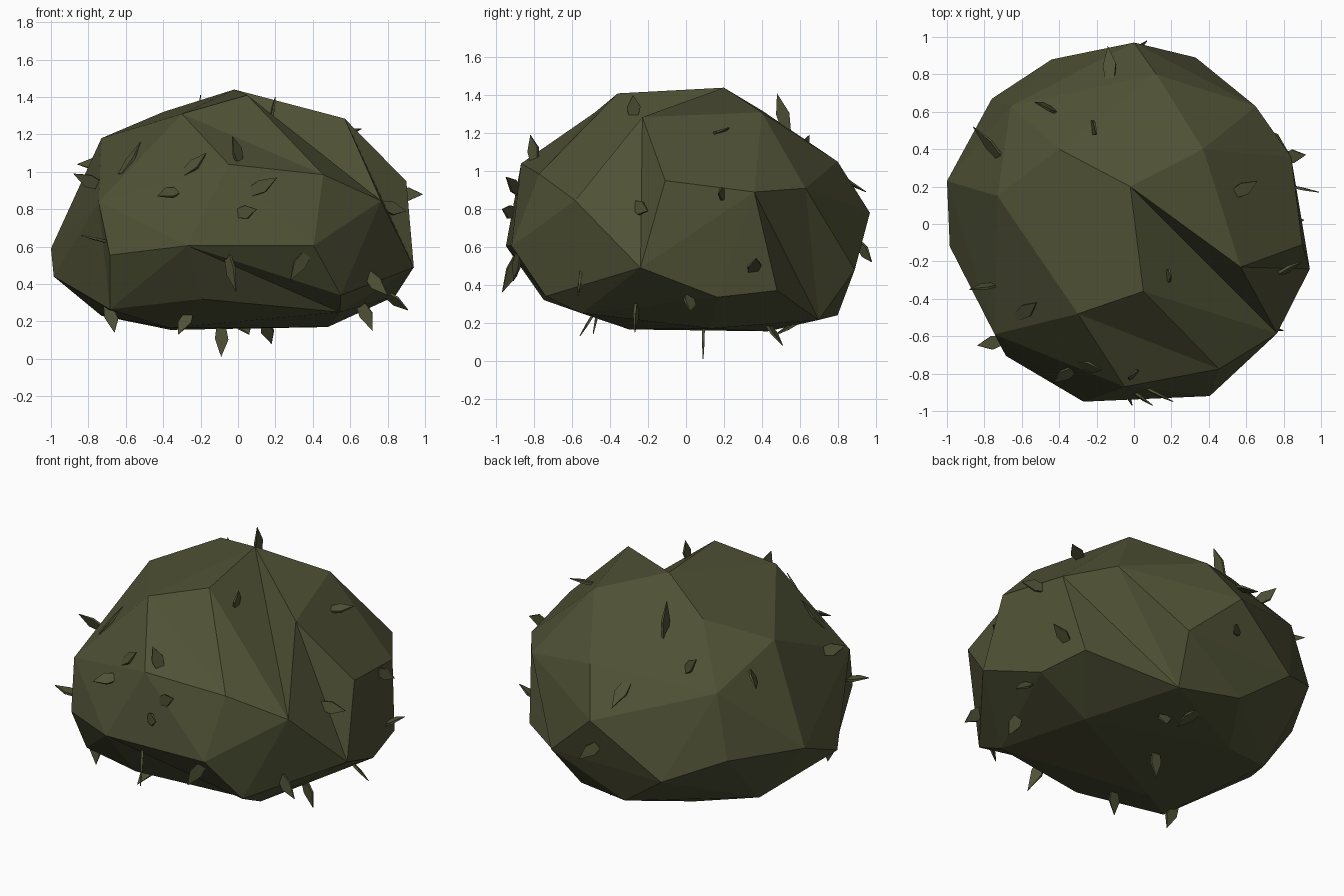
import bpy, bmesh, math
from mathutils import Vector
from mathutils.bvhtree import BVHTree

if "Cube" in bpy.data.objects:
    bpy.data.objects.remove(bpy.data.objects["Cube"])

olive = bpy.data.materials.new("dark olive")
olive.diffuse_color = (0.078, 0.083, 0.036, 1)
olive.use_nodes = True
olive.node_tree.nodes["Principled BSDF"].inputs["Base Color"].default_value = olive.diffuse_color


def finish(bm, name):
    bmesh.ops.recalc_face_normals(bm, faces=bm.faces[:])
    mesh = bpy.data.meshes.new(name)
    bm.to_mesh(mesh)
    mesh.materials.append(olive)
    bpy.context.collection.objects.link(bpy.data.objects.new(name, mesh))


# Faceted bush body: corner points wrapped in a hull
apex, front_peak, left_peak = (-.02, .2, 1.44), (.05, -.36, 1.41), (-.3, -.48, 1.31)
right_peak, shoulder = (.57, -.23, 1.285), (.765, -.585, .845)
front_top, front_mid = (.455, -.775, .985), (-.05, -.87, 1.04)
right_top, right_low, right_back = (.9, -.11, .95), (.94, -.24, .49), (.84, .36, .89)
back_top, back_low = (.65, .63, .91), (.33, .89, .48)
back_side, back_foot = (.77, .48, .37), (.25, .7, .215)
front_a, front_b = (-.27, -.95, .605), (.405, -.92, .605)
foot_a, foot_b, foot_c = (-.195, -.75, .32), (.55, -.74, .34), (.545, -.55, .25)
left_mid, left_front = (-.745, -.59, .84), (-.685, -.705, .555)
left_side, left_foot = (-.985, -.12, .44), (-.685, -.55, .265)
upper = [apex, front_peak, left_peak, right_peak, shoulder, front_top, front_mid,
         right_top, right_back, back_top, left_mid,
         (-.4, .4, 1.32), (.37, .4, 1.31), (-.73, .15, 1.18),
         (.12, .8, 1.05), (0, .97, .78), (-.66, .63, 1.0)]
lower = [front_a, front_b, foot_a, foot_b, foot_c, right_low, back_low,
         back_side, back_foot, left_front, left_side, left_foot,
         (-1, .23, .59), (-.76, .67, .61), (-.44, .88, .47), (.84, .165, .335),
         (-.73, .3, .23), (-.365, -.3, .165), (.1, -.4, .205),
         (.48, .13, .17), (-.36, .43, .155), (-.13, .8, .24)]
bm = bmesh.new()
for p in upper + lower:
    bm.verts.new(p)
bmesh.ops.convex_hull(bm, input=bm.verts[:])
bmesh.ops.delete(bm, geom=[v for v in bm.verts if not v.link_faces], context='VERTS')


def corner(p):
    return min(bm.verts, key=lambda v: (v.co - Vector(p)).length)


def crease(a, b, c, d):
    """Turn the ridge a-b into the valley c-d."""
    ridge = bm.edges.get((corner(a), corner(b)))
    if ridge:
        ends = {v for f in ridge.link_faces for v in f.verts} - set(ridge.verts)
        if ends == {corner(c), corner(d)}:
            bmesh.utils.edge_rotate(ridge, True)


# Valleys: top peaks, front slope, right flank, back flank, underside, left flank
crease(front_top, right_peak, front_peak, shoulder)
crease(front_peak, right_peak, apex, shoulder)
crease(front_peak, front_mid, left_peak, front_top)
crease(shoulder, right_top, right_peak, right_low)
crease(back_low, back_side, back_top, back_foot)
crease(back_top, back_side, right_back, back_foot)
crease(front_b, foot_a, front_a, foot_b)
crease(foot_a, foot_b, front_a, foot_c)
crease(left_front, left_side, left_mid, left_foot)
bmesh.ops.recalc_face_normals(bm, faces=bm.faces[:])
tree = BVHTree.FromBMesh(bm)
finish(bm, "bush_body")

# Small pointed leaves, placed by their tips
tips = [(-.09, .09, .01), (-.2, .48, 1.41), (-.03, -.82, 1.19), (-.52, -.42, 1.16),
        (-.17, -.78, 1.1), (-.43, -.85, .87), (.21, -.95, .97), (.1, -.97, .8),
        (-.01, -.97, .36), (.28, -.91, .42), (-.84, -.65, .66), (-.86, .52, 1.04),
        (-.88, -.35, .99), (-.53, .65, 1.19), (-.14, .95, .89), (.07, .98, .52),
        (.2, -.28, 1.4), (.66, .23, 1.23), (.99, .17, .88), (.9, -.2, .79),
        (.92, .37, .54), (.91, .02, .26), (.72, -.27, .15), (.8, -.57, .34),
        (-.66, -.49, .14), (-.32, -.56, .13), (.18, .51, .08), (.06, .46, .13)]
# Roots of the leaves that lie close to the surface
roots = {1: (-.22, .53, 1.25), 3: (-.69, -.52, 1.1), 4: (-.3, -.8, 1.05),
         5: (-.34, -.8, .9), 6: (.08, -.88, .9), 7: (.01, -.9, .78),
         8: (-.05, -.9, .53), 9: (.36, -.88, .55), 10: (-.71, -.62, .63),
         11: (-.74, .37, 1.05), 13: (-.44, .64, 1.12), 14: (-.14, .82, 1.0),
         16: (.18, -.28, 1.3), 19: (.79, -.26, .82)}
# Leaves whose flat side faces a set way
facing = {0: (1, 0, 0), 1: (0, 1, 0), 24: (1, 0, 0), 25: (1, 0, 0)}
outline = [(-.2, -.25), (-.2, .3), (.4, .5), (1, 0), (.35, -.4)]


def leaf(bm, tip, root, wide_dir, turn):
    tip = Vector(tip)
    base, normal, _, _ = tree.find_nearest(tip)
    side = normal.orthogonal().normalized()
    along = side * math.cos(turn) + normal.cross(side) * math.sin(turn)
    reach = (tip - base).length
    if root:
        base = tree.find_nearest(Vector(root))[0]
    elif reach < .13:
        base = tree.find_nearest(base + along * math.sqrt(.0169 - reach ** 2))[0]
    axis = tip - base
    wide = axis.cross(along if reach >= .13 else normal).normalized() * .08
    if wide_dir:
        wide = Vector(wide_dir) * .08
    thick = axis.cross(wide).normalized() * .007
    rings = [[bm.verts.new(base + axis * t + wide * w + thick * s * (.3 if t == 1 else 1))
              for t, w in outline] for s in (-1, 1)]
    bm.faces.new(rings[0])
    bm.faces.new(rings[1][::-1])
    for i in range(5):
        j = (i + 1) % 5
        bm.faces.new((rings[0][i], rings[0][j], rings[1][j], rings[1][i]))


bm = bmesh.new()
for i, tip in enumerate(tips):
    leaf(bm, tip, roots.get(i), facing.get(i), i * 2.4)
finish(bm, "leaves")
